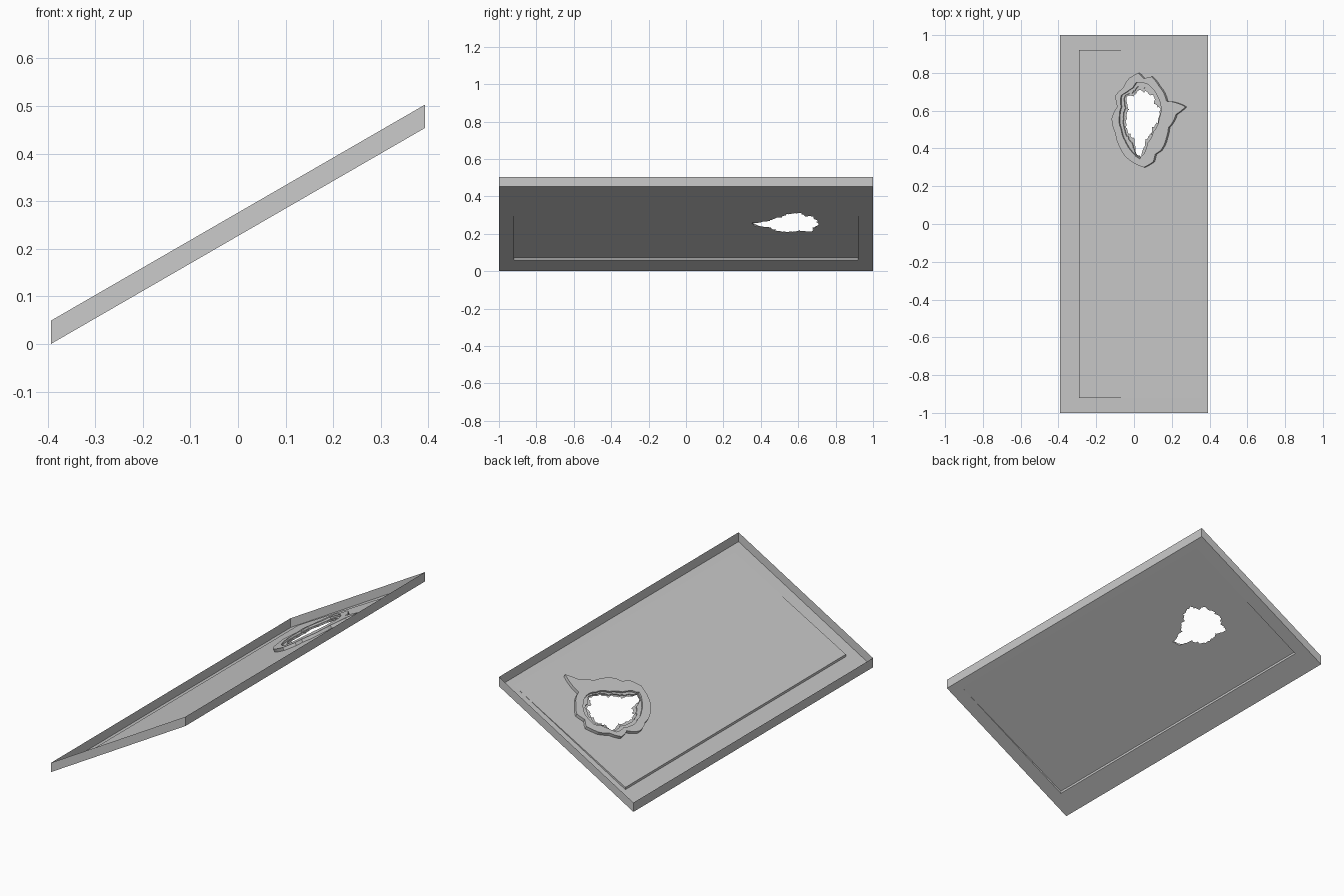
import bpy, bmesh, math, random
from mathutils import Vector

if "Cube" in bpy.data.objects:
    bpy.data.objects.remove(bpy.data.objects["Cube"])

random.seed(4)
HX, HY, SLOPE, WALL = 0.393, 1.0, math.tan(math.radians(30)), 0.049
PX0, PX1, PY, STEP = -0.29, 0.36, 0.92, 0.012      # inset panel
CEN = Vector((0.042, 0.568))                       # centre of the hole
NORMAL = Vector((-0.5, 0, 0.866))


def floor_z(x):
    return SLOPE * (x + HX)


def panel_z(x):
    return floor_z(x) + STEP * (PX1 - x) / (PX1 - PX0)


def make(name, rings, closed=True):
    """Loft quads between successive rings of points."""
    bm = bmesh.new()
    vs = [[bm.verts.new(p) for p in r] for r in rings]
    n = len(rings[0])
    pairs = list(zip(vs, vs[1:]))
    for a, b in pairs:
        for i in range(n):
            j = (i + 1) % n
            bm.faces.new((a[i], a[j], b[j], b[i]))
    me = bpy.data.meshes.new(name)
    bm.to_mesh(me)
    bm.free()
    ob = bpy.data.objects.new(name, me)
    bpy.context.collection.objects.link(ob)
    return ob


def rect(x0, x1, y, zf):
    return [Vector((a, b, zf(a))) for a, b in ((x0, -y), (x1, -y), (x1, y), (x0, y))]


# Tray: rim walls, sloping border, small step up to the inset panel
outer = rect(-HX, HX, HY, floor_z)
make("tray_frame", [[p + Vector((0, 0, WALL)) for p in outer], outer,
                    rect(PX0, PX1, PY, floor_z), rect(PX0, PX1, PY, panel_z)])

# Broken outlines, in hundredths of a unit as seen from the top
OUTER = [(28, 62), (18, 65), (14, 73), (10, 78), (6, 77), (3, 80), (-2, 77), (-5, 72),
         (-9, 68), (-8, 62), (-11, 56), (-9, 48), (-7, 41), (-4, 36), (1, 32), (6, 30),
         (11, 33), (12, 37), (15, 39), (18, 46), (19, 51), (23, 58)]
MID = [(15, 62), (13, 68), (8, 74), (2, 75), (0, 72), (-3, 70), (-6, 68), (-6, 62),
       (-7, 57), (-6, 50), (-4, 44), (-1, 39), (3, 35), (6, 37), (8, 43), (11, 49), (14, 56)]
HOLE = [(14, 60), (11, 64), (10, 68), (6, 70), (2, 71), (0, 68), (-4, 67), (-3, 61),
        (-4, 56), (-2, 47), (0, 45), (1, 38), (4, 36), (6, 45), (8, 46), (10, 51), (13, 55)]


def polar(pts):
    ds = [Vector(p) / 100 - CEN for p in pts]
    return sorted((math.atan2(d.y, d.x) % math.tau, d.length) for d in ds)


def radius(tab, a):
    ext = [(tab[-1][0] - math.tau, tab[-1][1])] + tab + [(tab[0][0] + math.tau, tab[0][1])]
    for (a0, r0), (a1, r1) in zip(ext, ext[1:]):
        if a0 <= a <= a1:
            return r0 + (r1 - r0) * (a - a0) / max(a1 - a0, 1e-6)


def rect_radius(a):
    c, s = math.cos(a), math.sin(a)
    rx = ((PX1 if c > 0 else PX0) - CEN.x) / c if abs(c) > 1e-6 else 9
    ry = ((PY if s > 0 else -PY) - CEN.y) / s if abs(s) > 1e-6 else 9
    return min(rx, ry)


def ring(rs, lift=0):
    out = []
    for a, r in zip(angles, rs):
        x, y = CEN.x + r * math.cos(a), CEN.y + r * math.sin(a)
        out.append(Vector((x, y, panel_z(x))) + NORMAL * lift)
    return out


tabs = [polar(t) for t in (OUTER, MID, HOLE)]
corners = polar([(x * 100, y * 100) for x in (PX0, PX1) for y in (-PY, PY)])
angles = sorted({round(a, 6) for t in tabs + [corners] for a, _ in t}
                | {i * math.tau / 48 + 0.01 for i in range(48)})
r_out, r_mid, r_hole = [[radius(t, a) for a in angles] for t in tabs]
r_hole = [r * random.uniform(0.93, 1.05) for r in r_hole]
r_mid = [max(m, h + 0.006) for m, h in zip(r_mid, r_hole)]
r_out = [max(o, m + 0.008) for o, m in zip(r_out, r_mid)]
r_lip = [h + 0.45 * (m - h) for h, m in zip(r_hole, r_mid)]

# Inset panel with the ragged hole
make("inset_panel", [ring([rect_radius(a) for a in angles]), ring(r_hole)])

# Raised broken crust around the hole, and a lower shard layer inside it
H = 0.016
make("broken_crust", [ring(r_out), ring(r_out, H), ring(r_mid, H), ring(r_mid)])
make("inner_shards", [ring(r_mid, H * 0.4), ring(r_lip, H * 0.4), ring(r_lip)])
